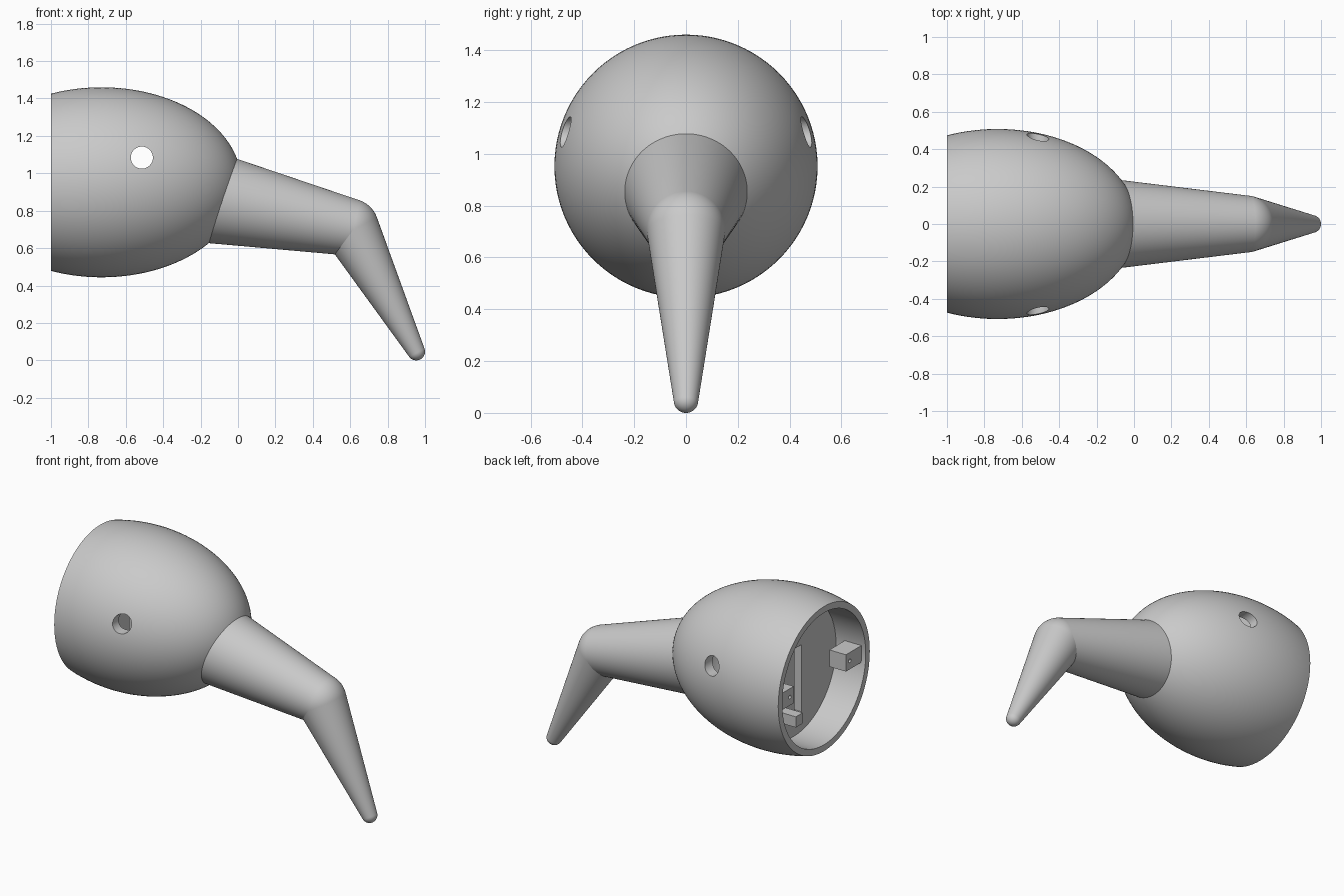
import bpy, bmesh
from math import sin, cos, pi, asin
from mathutils import Vector, Matrix

if "Cube" in bpy.data.objects:
    bpy.data.objects.remove(bpy.data.objects["Cube"])

grey = bpy.data.materials.new("plain grey")
grey.use_nodes = True
grey.diffuse_color = (0.59, 0.59, 0.59, 1)
grey.node_tree.nodes["Principled BSDF"].inputs["Base Color"].default_value = (0.59, 0.59, 0.59, 1)


def add_object(name, bm):
    mesh = bpy.data.meshes.new(name)
    bmesh.ops.recalc_face_normals(bm, faces=bm.faces)
    bm.to_mesh(mesh)
    bm.free()
    mesh.materials.append(grey)
    obj = bpy.data.objects.new(name, mesh)
    bpy.context.collection.objects.link(obj)
    return obj


def lathe(name, profile, start, direction, steps=96):
    """Turn (distance, radius) points about an axis."""
    bm = bmesh.new()
    verts = [bm.verts.new((d, 0, r)) for d, r in profile]
    edges = [bm.edges.new(pair) for pair in zip(verts, verts[1:])]
    bmesh.ops.spin(bm, geom=verts + edges, cent=(0, 0, 0), axis=(1, 0, 0),
                   angle=2 * pi, steps=steps, use_merge=True)
    bmesh.ops.remove_doubles(bm, verts=bm.verts, dist=0.0001)
    turn = Vector(direction).to_track_quat('X', 'Z').to_matrix().to_4x4()
    bm.transform(Matrix.Translation(start) @ turn)
    return add_object(name, bm)


def box(name, low, high):
    bm = bmesh.new()
    bmesh.ops.create_cube(bm, size=1)
    for v in bm.verts:
        v.co = [(a + b) / 2 + c * (b - a) for a, b, c in zip(low, high, v.co)]
    return add_object(name, bm)


def rod(name, start, direction, length, radius):
    return lathe(name, [(0, 0), (0, radius), (length, radius), (length, 0)],
                 start, direction, 48)


def cut(obj, cutter):
    mod = obj.modifiers.new("cut", 'BOOLEAN')
    mod.operation = 'DIFFERENCE'
    mod.solver = 'EXACT'
    mod.object = cutter
    bpy.context.view_layer.objects.active = obj
    bpy.ops.object.modifier_apply(modifier=mod.name)
    bpy.data.objects.remove(cutter)


def smooth(obj):
    bpy.ops.object.select_all(action='DESELECT')
    obj.select_set(True)
    bpy.context.view_layer.objects.active = obj
    bpy.ops.object.shade_smooth_by_angle(angle=0.6)


def ellipse(centre, long_r, round_r, back):
    """Half profile of an ellipsoid from its nose to a cut at x = back."""
    end = pi / 2 + asin((centre - back) / long_r)
    angles = [end * i / 40 for i in range(41)]
    return [(centre + long_r * cos(a), round_r * sin(a)) for a in angles]


# Head: ellipsoid cut off at the back, with a round recess
back, floor, axis_z = -1.0, -0.785, 0.952
profile = ellipse(-0.73, 0.748, 0.508, back)
profile += [(back, 0.432), (floor, 0.432), (floor, 0)]
head = lathe("head", profile, (0, 0, axis_z), (1, 0, 0))

# Hollow chamber behind the recess floor, reached by the eye holes and a slot
chamber = ellipse(-0.73, 0.55, 0.455, -0.735) + [(-0.735, 0)]
cut(head, lathe("chamber_cutter", chamber, (0, 0, axis_z), (1, 0, 0)))
cut(head, rod("eye_cutter", (-0.514, -0.7, 1.084), (0, 1, 0), 1.4, 0.059))
cut(head, box("slot_cutter", (-0.85, -0.075, 0.65), (-0.7, 0, 1.09)))
smooth(head)

# Fixing blocks with screw holes, one on each side of the recess
for side, label in ((1, "left"), (-1, "right")):
    ys = sorted((side * 0.27, side * 0.45))
    block = box(label + "_fixing_block", (-0.97, ys[0], 0.888), (-0.85, ys[1], 0.998))
    cut(block, rod("screw_cutter", (-1.02, side * 0.31, 0.943), (1, 0, 0), 0.12, 0.012))

# Small tab low in the recess
box("small_tab", (-0.94, 0.135, 0.695), (floor + 0.01, 0.205, 0.765))


# Bill: two tapered lengths, each with a round end
def tapered(name, start, r0, end, r1, round_start):
    """Cone tangent to a ball at its end, and to one at its start if wanted."""
    start, end = Vector(start), Vector(end)
    length = (end - start).length
    slope = asin((r0 - r1) / length)
    arc = [slope + (pi / 2 - slope) * i / 16 for i in range(17)]
    first = [slope - (slope + pi / 2) * i / 24 for i in range(24, -1, -1)]
    if round_start:
        points = [(r0 * sin(a), r0 * cos(a)) for a in first]
    else:
        points = [(r0 * sin(slope), 0), (r0 * sin(slope), r0 * cos(slope))]
    points += [(length + r1 * sin(a), r1 * cos(a)) for a in arc]
    smooth(lathe(name, points, start, end - start))


bend = (0.6, 0, 0.712)
tapered("bill_base", (-0.16, 0, 0.872), 0.244, bend, 0.152, False)
tapered("bill_tip", bend, 0.152, (0.953, 0, 0.047), 0.047, True)
